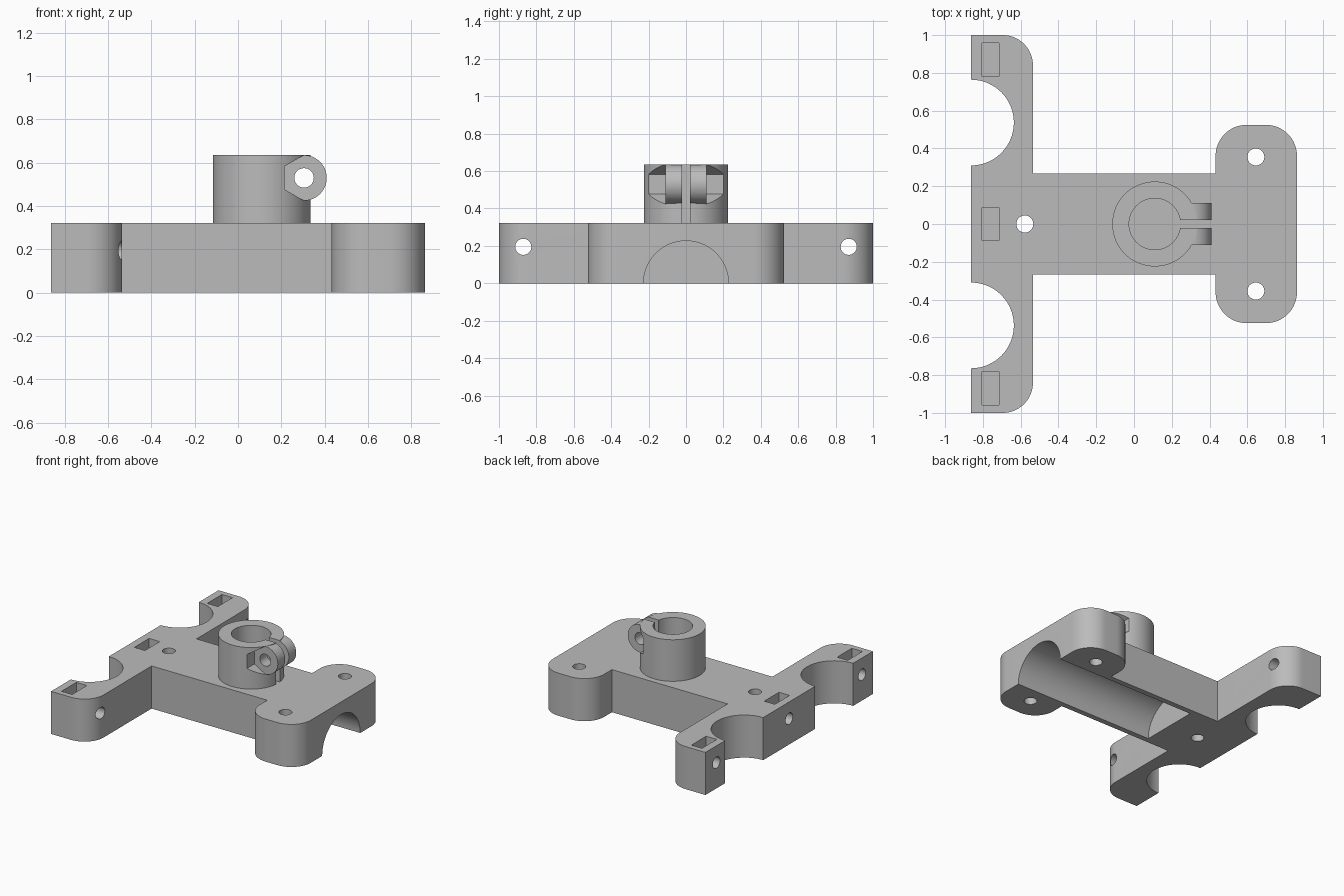
import bpy, bmesh, math
from mathutils import Vector

if "Cube" in bpy.data.objects:
    bpy.data.objects.remove(bpy.data.objects["Cube"])

H = 0.322          # body height
BOSS_X = 0.11      # clamp tube axis
EAR = (0.305, 0.53)  # clamp bolt axis in x, z

grey = bpy.data.materials.new("plain grey")
grey.diffuse_color = (0.5, 0.5, 0.5, 1)
grey.use_nodes = True
grey.node_tree.nodes["Principled BSDF"].inputs["Base Color"].default_value = grey.diffuse_color


def arc(cx, cy, r, a0, a1, n=16):
    """Points on an arc, angles in degrees."""
    return [(cx + r * math.cos(math.radians(a0 + (a1 - a0) * i / n)),
             cy + r * math.sin(math.radians(a0 + (a1 - a0) * i / n))) for i in range(n + 1)]


def prism(name, pts, start, end, axis='z'):
    """Extrude a closed 2D profile along an axis (x: yz, y: xz, z: xy profile)."""
    place = {'x': lambda a, b, d: (d, a, b),
             'y': lambda a, b, d: (a, d, b),
             'z': lambda a, b, d: (a, b, d)}[axis]
    bm = bmesh.new()
    face = bm.faces.new([bm.verts.new(place(a, b, start)) for a, b in pts])
    out = bmesh.ops.extrude_face_region(bm, geom=[face])
    verts = [v for v in out['geom'] if isinstance(v, bmesh.types.BMVert)]
    bmesh.ops.translate(bm, verts=verts, vec=Vector(place(0, 0, end - start)))
    bmesh.ops.recalc_face_normals(bm, faces=bm.faces)
    mesh = bpy.data.meshes.new(name)
    bm.to_mesh(mesh)
    bm.free()
    mesh.materials.append(grey)
    ob = bpy.data.objects.new(name, mesh)
    bpy.context.collection.objects.link(ob)
    return ob


def rod(name, a, b, r, start, end, axis='z', n=32, turn=0):
    return prism(name, arc(a, b, r, turn, turn + 360, n)[:-1], start, end, axis)


def box(name, x0, x1, y0, y1, z0, z1):
    return prism(name, [(x0, y0), (x1, y0), (x1, y1), (x0, y1)], z0, z1)


def boolean(target, tool, op='DIFFERENCE'):
    mod = target.modifiers.new(op, 'BOOLEAN')
    mod.operation, mod.solver, mod.object = op, 'EXACT', tool
    bpy.context.view_layer.objects.active = target
    bpy.ops.object.modifier_apply(modifier=mod.name)
    bpy.data.objects.remove(tool)


def smooth(ob):
    bpy.ops.object.select_all(action='DESELECT')
    ob.select_set(True)
    bpy.context.view_layer.objects.active = ob
    bpy.ops.object.shade_smooth_by_angle(angle=math.radians(30))


# base plate: half outline (y > 0) from right to left, then mirrored
half = [(0.863, 0.36)]
half += arc(0.698, 0.36, 0.165, 0, 90)
half += arc(0.597, 0.36, 0.165, 90, 180)
half += [(0.432, 0.268), (-0.535, 0.268)]
half += arc(-0.695, 0.84, 0.16, 0, 90)
half += [(-0.863, 1.0)]
half += arc(-0.863, 0.537, 0.227, 90, -90, 32)
half = half[1:]
base = prism("base_plate", half + [(x, -y) for x, y in reversed(half)], 0, H)

# half-round channel under the base
boolean(base, rod("channel", 0, 0, 0.227, -0.32, 1.0, 'x', 64))

# vertical screw holes
for x, y in ((0.645, 0.355), (0.645, -0.355), (-0.578, 0)):
    boolean(base, rod("screw_hole", x, y, 0.045, -0.1, 0.5))

# nut pockets with their cross holes
for y in (-0.87, 0, 0.87):
    boolean(base, box("nut_pocket", -0.805, -0.716, y - 0.088, y + 0.088, 0.105, 0.5))
    boolean(base, rod("cross_hole", y, 0.195, 0.043, -1, -0.4 if y else -0.56, 'x'))
smooth(base)

# clamp tube with two ears
tube = rod("clamp_tube", BOSS_X, 0, 0.225, H, 0.636, 'z', 64)
boolean(tube, rod("ear", *EAR, 0.105, -0.11, 0.11, 'y', 48), 'UNION')
boolean(tube, rod("bore", BOSS_X, 0, 0.136, 0.2, 0.8, 'z', 64))
boolean(tube, box("slit", BOSS_X, 0.6, -0.022, 0.022, 0.2, 0.8))
boolean(tube, rod("bolt_hole", *EAR, 0.045, -0.4, 0.4, 'y'))
for s in (-1, 1):  # hexagonal seats for bolt head and nut
    boolean(tube, rod("hex_seat", *EAR, 0.1052, s * 0.11, s * 0.4, 'y', 6, 30))
smooth(tube)
